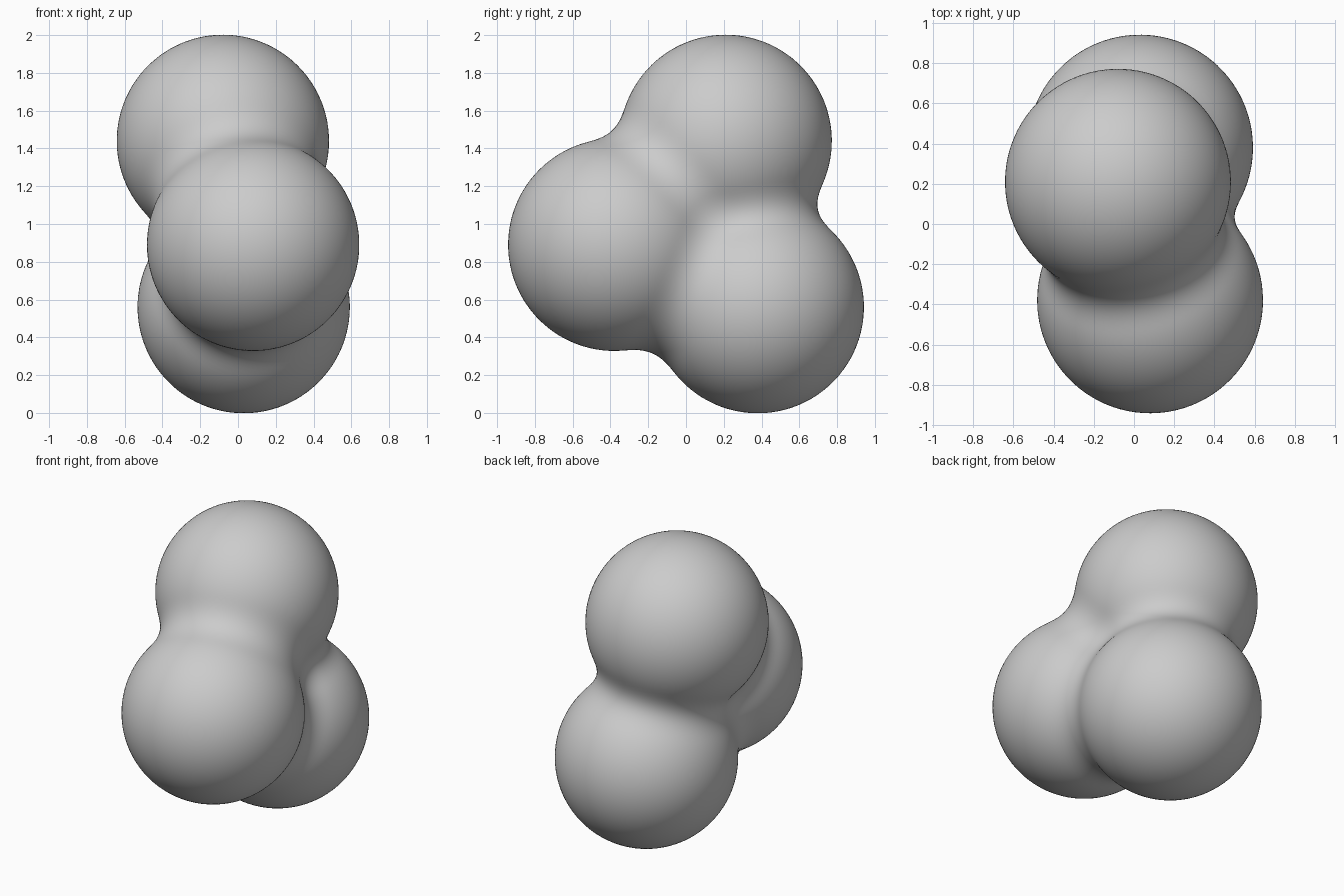
import bpy, bmesh
from mathutils import Vector

if "Cube" in bpy.data.objects:
    bpy.data.objects.remove(bpy.data.objects["Cube"])

# Three equal balls that melt into each other
BALLS = [Vector((-0.08, 0.21, 1.44)), Vector((0.08, -0.38, 0.89)), Vector((0.03, 0.38, 0.56))]
RADIUS = 0.562
REACH = 0.767          # distance at which a ball stops influencing the blend


def falloff(d2):
    return max(0.0, 1 - d2 / REACH ** 2) ** 3


LEVEL = falloff(RADIUS ** 2)


def inside(p):
    return sum(falloff((p - c).length_squared) for c in BALLS) >= LEVEL


def surface_point(origin, direction):
    """Walk inward to the blended surface, then refine by bisection."""
    outer, step = 1.4, 0.02
    while not inside(origin + direction * (outer - step)):
        outer -= step
    inner = outer - step
    for _ in range(10):
        mid = (inner + outer) / 2
        if inside(origin + direction * mid):
            inner = mid
        else:
            outer = mid
    return origin + direction * inner


# Blended body: a sphere pushed outward onto the merged surface
centre = sum(BALLS, Vector()) / 3
bm = bmesh.new()
bmesh.ops.create_icosphere(bm, subdivisions=6, radius=1)
for v in bm.verts:
    v.co = surface_point(centre, v.co.normalized())
for f in bm.faces:
    f.smooth = True
mesh = bpy.data.meshes.new("blended_balls")
bm.to_mesh(mesh)
bm.free()
bpy.context.collection.objects.link(bpy.data.objects.new("blended_balls", mesh))
